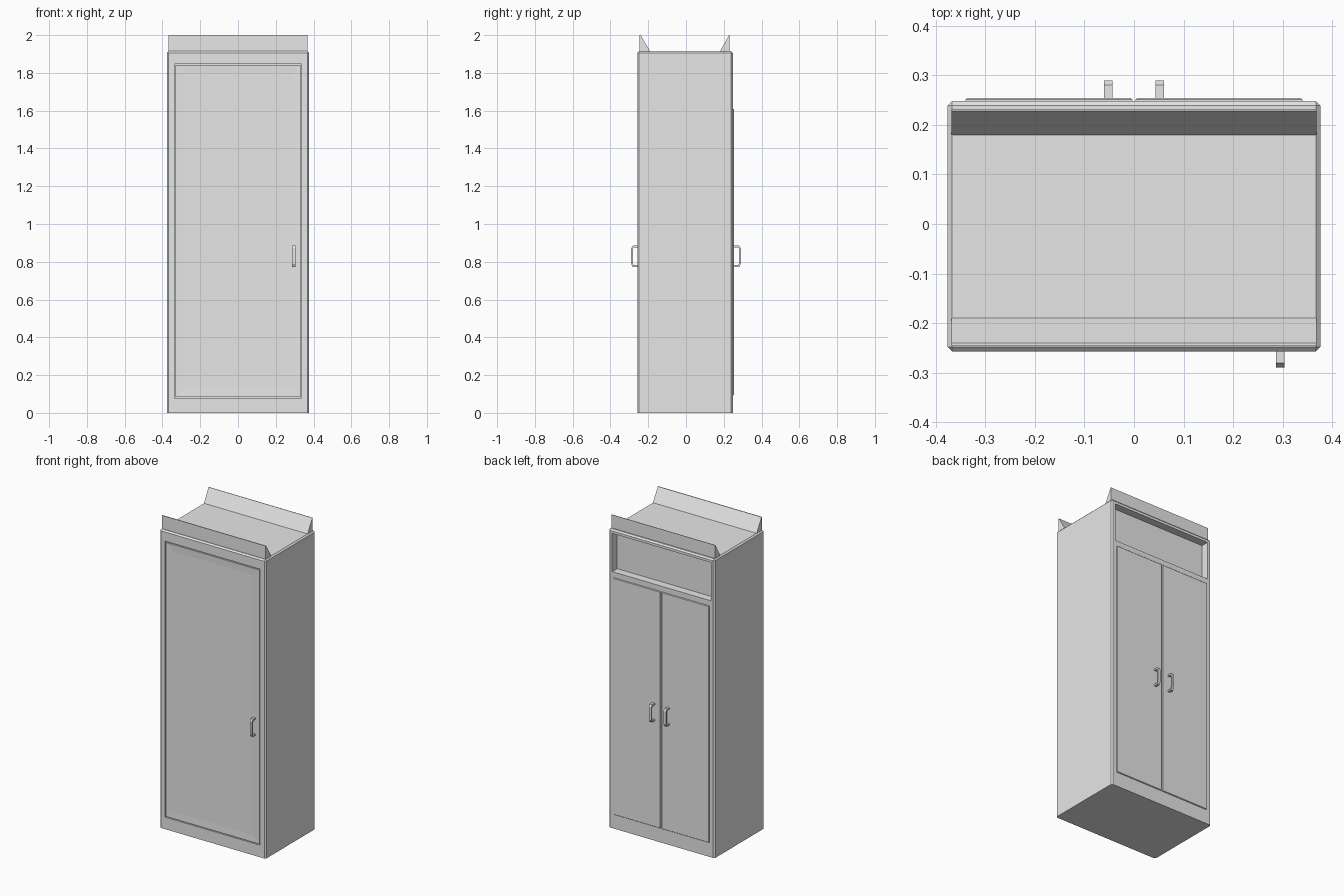
import bpy
import bmesh

if "Cube" in bpy.data.objects:
    bpy.data.objects.remove(bpy.data.objects["Cube"], do_unlink=True)

grey = bpy.data.materials.new("light_grey")
grey.use_nodes = True
grey.diffuse_color = (0.8, 0.8, 0.8, 1)
grey.node_tree.nodes["Principled BSDF"].inputs["Base Color"].default_value = (0.8, 0.8, 0.8, 1)


def add_object(name, bm):
    bmesh.ops.recalc_face_normals(bm, faces=bm.faces[:])
    mesh = bpy.data.meshes.new(name)
    bm.to_mesh(mesh)
    bm.free()
    mesh.materials.append(grey)
    obj = bpy.data.objects.new(name, mesh)
    bpy.context.collection.objects.link(obj)
    return obj


def box_mesh(low, high):
    bm = bmesh.new()
    bmesh.ops.create_cube(bm, size=1)
    for v in bm.verts:
        v.co = [a if c < 0 else b for a, b, c in zip(low, high, v.co)]
    return bm


def bevel(bm, edges, width):
    bmesh.ops.bevel(bm, geom=edges, offset=width, segments=1, affect="EDGES")


def prism(name, profile, x, width):
    """Extrude a (y, z) outline along x, centred on x."""
    bm = bmesh.new()
    face = bm.faces.new([bm.verts.new((x - width / 2, y, z)) for y, z in profile])
    ext = bmesh.ops.extrude_face_region(bm, geom=[face])["geom"]
    new = [g for g in ext if isinstance(g, bmesh.types.BMVert)]
    bmesh.ops.translate(bm, verts=new, vec=(width, 0, 0))
    return add_object(name, bm)


FRONT, BACK, HALF, TOP = -0.257, 0.248, 0.376, 1.915

# Carcass with chamfered upright and top edges
bm = box_mesh((-HALF, FRONT, 0), (HALF, BACK, TOP))
bevel(bm, [e for e in bm.edges if max(v.co.z for v in e.verts) > 1], 0.009)
body = add_object("cabinet_body", bm)

# Recess for the front door and open niche at the back
cuts = [
    ((-0.337, FRONT - 0.1, 0.077), (0.337, FRONT + 0.012, 1.847)),
    ((-0.35, BACK - 0.05, 1.645), (0.35, BACK + 0.1, 1.89)),
]
for low, high in cuts:
    cutter = add_object("cutter", box_mesh(low, high))
    cutter.hide_render = True
    mod = body.modifiers.new("cut", "BOOLEAN")
    mod.operation = "DIFFERENCE"
    mod.solver = "EXACT"
    mod.object = cutter
    bpy.context.view_layer.objects.active = body
    bpy.ops.object.modifier_apply(modifier=mod.name)
    bpy.data.objects.remove(cutter, do_unlink=True)

# Front door with a shallow sunken panel
bm = box_mesh((-0.331, FRONT, 0.083), (0.331, FRONT + 0.013, 1.841))
bm.normal_update()
face = min(bm.faces, key=lambda f: f.calc_center_median().y)
bmesh.ops.inset_region(bm, faces=[face], thickness=0.064)
bmesh.ops.translate(bm, verts=face.verts[:], vec=(0, 0.002, 0))
add_object("front_door", bm)


# Bar handle outline with cut corners
def handle(name, x, face_y, out):
    outer = [(0, 0.885), (0.027, 0.885), (0.036, 0.872),
             (0.036, 0.788), (0.027, 0.772), (0, 0.772)]
    inner = [(0, 0.782), (0.022, 0.782), (0.027, 0.792),
             (0.027, 0.866), (0.022, 0.875), (0, 0.875)]
    prism(name, [(face_y + out * y, z) for y, z in outer + inner], x, 0.017)


handle("front_handle", 0.295, FRONT + 0.003, -1)

# Pair of back doors, slightly proud of the carcass
for side, sign in (("left", 1), ("right", -1)):
    xs = sorted((sign * 0.003, sign * 0.34))
    bm = box_mesh((xs[0], BACK - 0.003, 0.092), (xs[1], BACK + 0.006, 1.61))
    bevel(bm, [e for e in bm.edges if all(v.co.y > BACK for v in e.verts)], 0.003)
    add_object("back_door_" + side, bm)
    handle("back_handle_" + side, sign * 0.052, BACK + 0.006, 1)

# Wedge rails along the top edges
prism("front_top_rail", [(-0.245, TOP - 0.002), (-0.245, 2), (-0.24, 2), (-0.189, TOP - 0.002)], 0, 0.736)
prism("back_top_rail", [(0.231, TOP - 0.002), (0.231, 2), (0.228, 2), (0.179, TOP - 0.002)], 0, 0.736)
